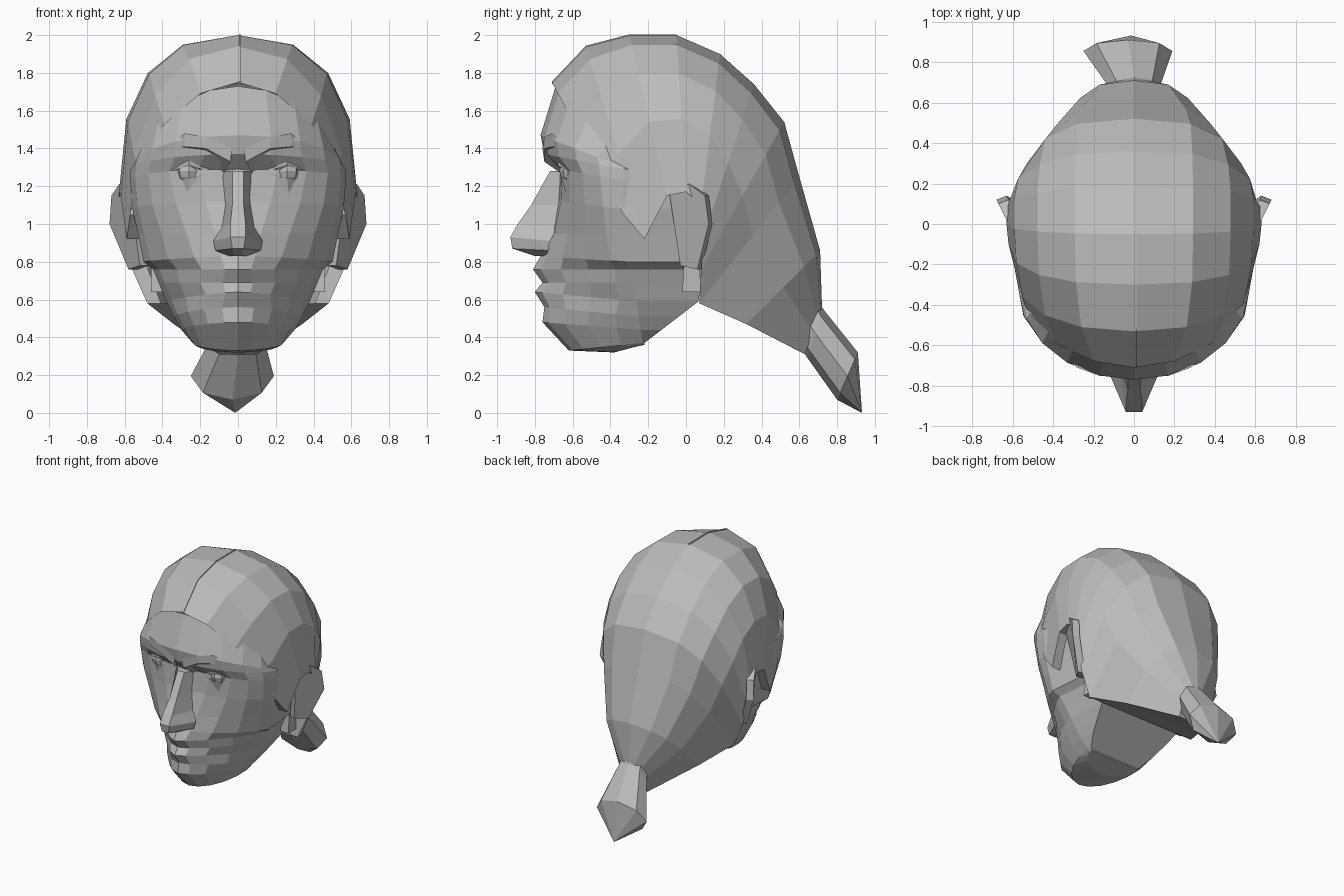
import bpy, bmesh
from math import sin, cos, pi
from mathutils import Vector

if "Cube" in bpy.data.objects:
    bpy.data.objects.remove(bpy.data.objects["Cube"], do_unlink=True)

GREY = (0.5, 0.5, 0.5, 1)
clay = bpy.data.materials.new("clay_grey")
clay.use_nodes = True
clay.diffuse_color = GREY
clay.node_tree.nodes["Principled BSDF"].inputs["Base Color"].default_value = GREY


def finish(name, bm):
    """Turn a bmesh into a flat shaded object."""
    bmesh.ops.recalc_face_normals(bm, faces=bm.faces)
    mesh = bpy.data.meshes.new(name)
    bm.to_mesh(mesh)
    bm.free()
    mesh.materials.append(clay)
    obj = bpy.data.objects.new(name, mesh)
    bpy.context.collection.objects.link(obj)


def loft(name, rings, start_cap=True, hollow=0):
    """Skin closed rings; the first 'hollow' bands skip the hidden inner face."""
    bm = bmesh.new()
    loops = [[bm.verts.new(p) for p in ring] for ring in rings]
    for row, (a, b) in enumerate(zip(loops, loops[1:])):
        for i in range(len(a)):
            if row < hollow and i == len(a) // 2:
                continue
            j = (i + 1) % len(a)
            bm.faces.new((a[i], a[j], b[j], b[i]))
    if start_cap:
        bm.faces.new(loops[0])
    bm.faces.new(loops[-1])
    bmesh.ops.remove_doubles(bm, verts=bm.verts, dist=0.0005)
    finish(name, bm)


def flip(p):
    return (-p[0], p[1], p[2])


def whole(half):
    """Complete a left half outline into a symmetrical ring."""
    return half + [flip(p) for p in reversed(half) if p[0] > 0]


def pair(name, rings):
    """Loft a part on the left and its mirror on the right."""
    loft("left_" + name, rings)
    loft("right_" + name, [[flip(p) for p in r] for r in rings])


def arc(mid, side, power, steps):
    """Quarter superellipse from a midline point to a side point."""
    points = []
    for i in range(steps + 1):
        t = i / steps * pi / 2
        s, c = sin(t) ** power, abs(cos(t)) ** power
        points.append((side[0] * s,
                       side[1] + (mid[0] - side[1]) * c,
                       side[2] + (mid[1] - side[2]) * c))
    return points


# Hair: arches from the hairline back to the ponytail root
# (midline y, z), (side x, y, z), roundness
hair_rows = [
    ((-.71, 1.75), (.57, -.33, 1.05), 1.1),
    ((-.53, 1.94), (.59, -.22, .92), .85),
    ((-.3, 2.0), (.62, -.1, 1.15), .8),
    ((-.05, 2.0), (.63, 0, 1.17), .8),
    ((.18, 1.9), (.63, .08, 1.1), .8),
    ((.36, 1.74), (.61, .1, .95), .78),
    ((.52, 1.54), (.56, .08, .76), .72),
    ((.6, 1.25), (.48, .07, .58), .66),
    ((.71, .86), (.34, .32, .47), .72),
    ((.72, .56), (.1, .63, .31), .8),
]
hair_rings = []
for mid, (x, y, z), power in hair_rows:
    lip = (x * .85, y, z)
    hair_rings.append(whole(arc(mid, (x, y, z), power, 4) + [lip]))
loft("hair", hair_rings, start_cap=False, hollow=7)

# Parting: fine raised seam along the front of the crown
loft("parting", [[(x, y, z + h) for x, h in
                  ((.005, -.01), (.005, .004), (.015, .004), (.015, -.01))]
                 for (y, z), side, power in hair_rows[:4]])

# Face: forehead, brow, sockets, cheeks, lips, chin and jaw
# (midline y, z), (side x, y, z), roundness
face_rows = [
    ((-.69, 1.73), (.53, -.32, 1.3), 1.08),
    ((-.77, 1.47), (.56, -.33, 1.3), 1),
    ((-.75, 1.37), (.57, -.33, 1.29), 1),
    ((-.67, 1.29), (.57, -.33, 1.23), .85),
    ((-.68, 1.12), (.56, -.33, 1.08), 1),
    ((-.72, .95), (.53, -.33, .95), 1.25),
    ((-.77, .83), (.5, -.32, .8), 1.45),
    ((-.81, .76), (.45, -.3, .76), 1.6),
    ((-.76, .69), (.42, -.28, .69), 1.4),
    ((-.8, .64), (.38, -.26, .59), 1.5),
    ((-.75, .56), (.34, -.25, .51), 1.2),
    ((-.76, .48), (.3, -.24, .44), 1.2),
    ((-.62, .33), (.24, -.23, .37), 1.05),
    ((-.38, .32), (.22, -.23, .36), 1),
]
face_rings = []
for mid, (x, y, z), power in face_rows:
    jaw_y = min(.08, -.22 + max(0, z - .37) * 1.3)
    jaw = (x * .93, jaw_y, z)
    face_rings.append(whole(arc(mid, (x, y, z), power, 5) + [jaw]))
loft("face", face_rings, start_cap=False, hollow=7)

# Nose: ridge and wing points, root to base
loft("nose", [whole(h) for h in [
    [(.03, -.72, 1.28), (.09, -.64, 1.28)],
    [(.03, -.82, 1.1), (.07, -.66, 1.1)],
    [(.04, -.89, 1.0), (.09, -.68, .98)],
    [(.04, -.93, .93), (.13, -.72, .91)],
    [(.03, -.92, .87), (.12, -.73, .86)],
    [(.02, -.8, .83), (.05, -.74, .83)],
]])

# Brows: tapering wedges with an overhanging lower edge
pair("brow", [
    [(.03, -.76, 1.4), (.04, -.75, 1.33), (.08, -.65, 1.26)],
    [(.17, -.75, 1.46), (.17, -.75, 1.4), (.17, -.63, 1.33)],
    [(.28, -.71, 1.48), (.29, -.7, 1.41), (.28, -.6, 1.35)],
    [(.45, -.58, 1.37), (.45, -.57, 1.35), (.43, -.5, 1.34)],
])

# Eyelids: upper and lower folds around each eye
pair("upper_eyelid", [
    [(.16, -.67, 1.31), (.16, -.66, 1.28), (.16, -.6, 1.3)],
    [(.26, -.68, 1.35), (.26, -.68, 1.31), (.26, -.58, 1.34)],
    [(.38, -.6, 1.3), (.38, -.6, 1.27), (.36, -.52, 1.29)],
])
pair("lower_eyelid", [
    [(.16, -.66, 1.27), (.17, -.65, 1.2), (.17, -.6, 1.24)],
    [(.26, -.66, 1.24), (.27, -.63, 1.15), (.27, -.57, 1.22)],
    [(.38, -.59, 1.27), (.37, -.56, 1.17), (.36, -.52, 1.25)],
])

# Eyes: small faceted balls
for label, sign in (("left_eye", 1), ("right_eye", -1)):
    bm = bmesh.new()
    bmesh.ops.create_uvsphere(bm, u_segments=8, v_segments=6, radius=.07)
    bmesh.ops.translate(bm, verts=bm.verts, vec=(sign * .26, -.6, 1.28))
    finish(label, bm)

# Ears: slanted plates flaring outward to the rear
ear_outline = [(.58, -.1, 1.24), (.63, .02, 1.21), (.67, .1, 1.15),
               (.68, .12, 1.0), (.58, .06, .76), (.52, -.03, .78)]
inward = Vector((-.05, .02, 0))
pair("ear", [ear_outline, [tuple(Vector(p) + inward) for p in ear_outline]])


def slab(y, z):
    return [(.39, y[0], z), (.46, y[0], z), (.46, y[1], z), (.39, y[1], z)]


# Ear lobes: little blocks behind the jaw
pair("ear_lobe", [slab((-.02, .08), .64), slab((-.01, .07), .8)])


# Ponytail: flaring tuft closed by a point
def tuft(centre, up, width, sides=8):
    c, u = Vector(centre), Vector(up)
    turns = [2 * pi * i / sides for i in range(sides)]
    return [tuple(c + u * cos(a) + Vector((width * sin(a), 0, 0))) for a in turns]


loft("ponytail", [
    tuft((0, .66, .46), (0, .045, .125), .12),
    tuft((0, .685, .42), (0, .045, .125), .13),
    tuft((-.03, .855, .195), (0, .055, .125), .22),
    tuft((-.015, .93, .005), (0, .001, .004), .004),
])
